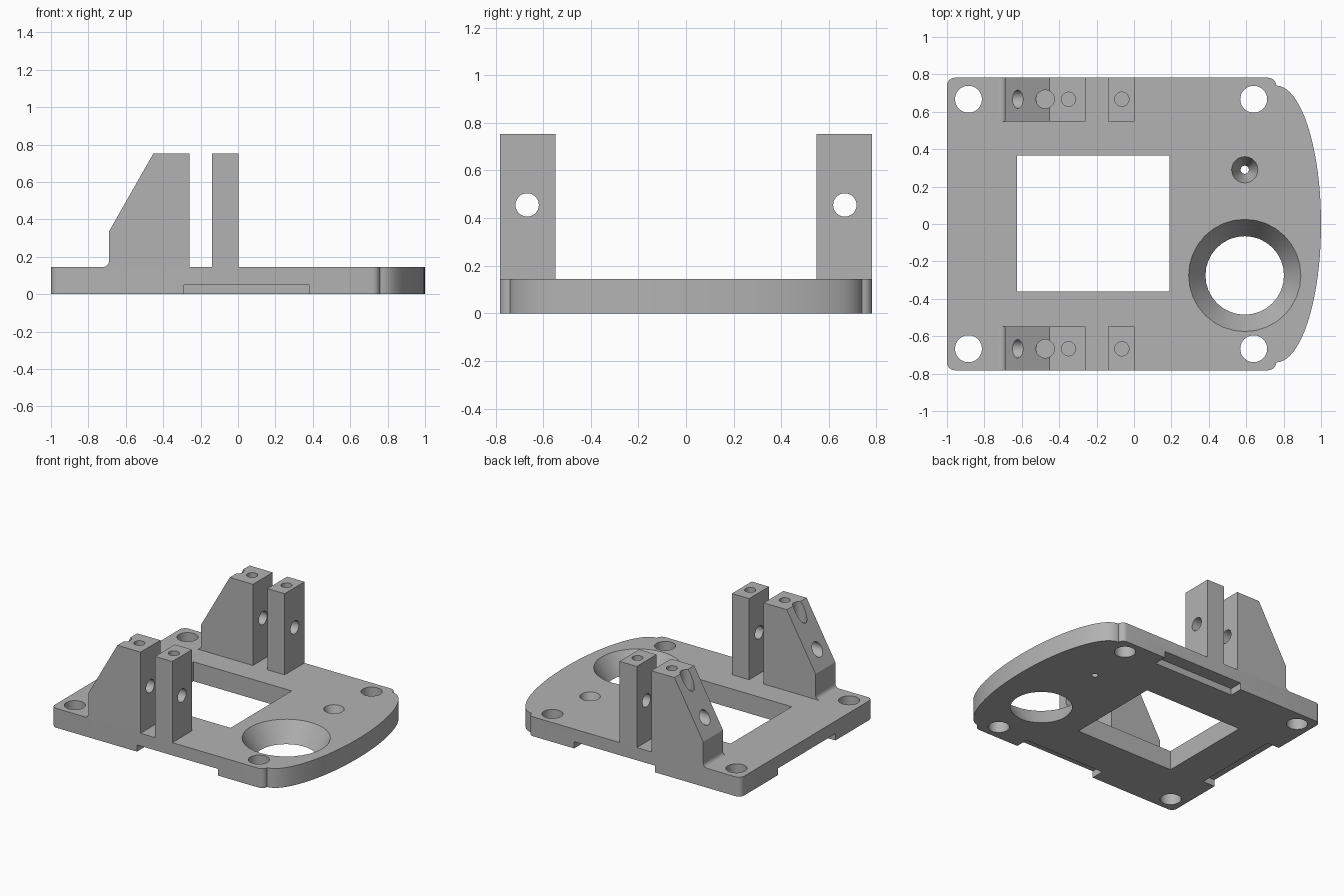
import bpy, bmesh
from math import sin, cos, pi, radians
from mathutils import Matrix, Vector

if "Cube" in bpy.data.objects:
    bpy.data.objects.remove(bpy.data.objects["Cube"], do_unlink=True)

grey = bpy.data.materials.new("light grey")
grey.use_nodes = True
GREY = (0.45, 0.45, 0.45, 1)
grey.diffuse_color = GREY
grey.node_tree.nodes["Principled BSDF"].inputs["Base Color"].default_value = GREY

TOP = 0.145      # plate thickness
HALF = 0.782     # plate half depth
POST = 0.753     # post height
MID = 0.667      # hole line in y


def finish(name, bm):
    bmesh.ops.recalc_face_normals(bm, faces=bm.faces)
    mesh = bpy.data.meshes.new(name)
    bm.to_mesh(mesh)
    bm.free()
    ob = bpy.data.objects.new(name, mesh)
    bpy.context.collection.objects.link(ob)
    mesh.materials.append(grey)
    return ob


def prism(name, points, push):
    """Extrude a closed outline of 3D points along a vector."""
    bm = bmesh.new()
    face = bm.faces.new([bm.verts.new(p) for p in points])
    new = bmesh.ops.extrude_face_region(bm, geom=[face])["geom"]
    verts = [v for v in new if isinstance(v, bmesh.types.BMVert)]
    bmesh.ops.translate(bm, verts=verts, vec=Vector(push))
    return finish(name, bm)


def box(name, x0, x1, y0, y1, z0, z1):
    return prism(name, [(x0, y0, z0), (x1, y0, z0), (x1, y1, z0), (x0, y1, z0)],
                 (0, 0, z1 - z0))


def drill(x, y, z0, z1, r0, r1=None, sides=32):
    """Vertical round cutter, tapered when the two radii differ."""
    bm = bmesh.new()
    bmesh.ops.create_cone(bm, cap_ends=True, segments=sides, radius1=r0,
                          radius2=r0 if r1 is None else r1, depth=z1 - z0,
                          matrix=Matrix.Translation((x, y, (z0 + z1) / 2)))
    return finish("cutter", bm)


def cross_drill(x0, x1, y, z, r):
    bm = bmesh.new()
    bmesh.ops.create_cone(bm, cap_ends=True, segments=32, radius1=r, radius2=r, depth=x1 - x0,
                          matrix=Matrix.Translation(((x0 + x1) / 2, y, z)) @ Matrix.Rotation(pi / 2, 4, "Y"))
    return finish("cutter", bm)


def apply(ob, mod):
    bpy.context.view_layer.objects.active = ob
    bpy.ops.object.modifier_apply(modifier=mod.name)


def cut(ob, cutters):
    for c in cutters:
        c.hide_render = True
        mod = ob.modifiers.new("cut", "BOOLEAN")
        mod.operation, mod.solver, mod.object = "DIFFERENCE", "EXACT", c
        apply(ob, mod)
        bpy.data.objects.remove(c, do_unlink=True)


def smooth(ob):
    bpy.ops.object.select_all(action="DESELECT")
    ob.select_set(True)
    bpy.context.view_layer.objects.active = ob
    bpy.ops.object.shade_smooth_by_angle(angle=radians(25))


def arc(cx, cy, rx, ry, a0, a1, n):
    steps = [radians(a0 + (a1 - a0) * i / n) for i in range(n + 1)]
    return [(cx + rx * cos(a), cy + ry * sin(a)) for a in steps]


# Base plate outline: rounded corners and a bowed right end
R = 0.042
cx, cy, end = 0.718, HALF - R, 0.76
outline = (arc(-1 + R, cy, R, R, 180, 90, 6) + arc(cx, cy, R, R, 90, 0, 6)
           + arc(end, 0, 1 - end, cy, 90, -90, 40)[1:-1]
           + arc(cx, -cy, R, R, 0, -90, 6) + arc(-1 + R, -cy, R, R, -90, -180, 6))
plate = prism("base_plate", [(x, y, 0) for x, y in outline], (0, 0, TOP))

# Window, screw holes, funnel holes and shallow underside recesses
E = 0.02
cutters = [box("cutter", -0.625, 0.19, -0.36, 0.365, -0.1, 0.3)]
cutters += [drill(x, s * MID, -0.1, 0.3, 0.072) for x in (-0.885, 0.64) for s in (-1, 1)]
for y, low, high in ((-0.275, 0.21, 0.30), (0.29, 0.022, 0.07)):
    grow = (high - low) / TOP * E
    cutters.append(drill(0.592, y, -E, TOP + E, low - grow, high + grow))
DEEP = 0.1
cutters += [box("cutter", -0.29, 0.38, HALF - DEEP, 1, -0.1, 0.05),
            box("cutter", -0.29, 0.38, -1, DEEP - HALF, -0.1, 0.05),
            box("cutter", -1.2, -1 + DEEP, -0.34, 0.34, -0.1, 0.05)]
cut(plate, cutters)
smooth(plate)

# Sloped posts with a small fillet at the foot, and slim posts beside them
INNER = 0.548
fillet = arc(-0.722, TOP + 0.032, 0.032, 0.032, -90, 0, 6)
profile = fillet + [(-0.69, 0.335), (-0.452, POST), (-0.26, POST), (-0.26, TOP)]
sloped = prism("sloped_posts", [(x, INNER, z) for x, z in profile], (0, HALF - INNER, 0))
cut(sloped, [cross_drill(-0.9, -0.1, MID, 0.455, 0.049),
             drill(-0.475, MID, 0.6, 0.9, 0.049),
             drill(-0.35, MID, 0.58, 0.9, 0.038)])

slim = box("slim_posts", -0.14, 0.003, INNER, HALF, TOP, POST)
cut(slim, [cross_drill(-0.3, 0.2, MID, 0.455, 0.049),
           drill(-0.065, MID, 0.58, 0.9, 0.038)])

# Mirror both kinds of post to the front edge
for ob in (sloped, slim):
    mod = ob.modifiers.new("mirror", "MIRROR")
    mod.use_axis = (False, True, False)
    mod.use_mirror_merge = False
    apply(ob, mod)
    smooth(ob)
